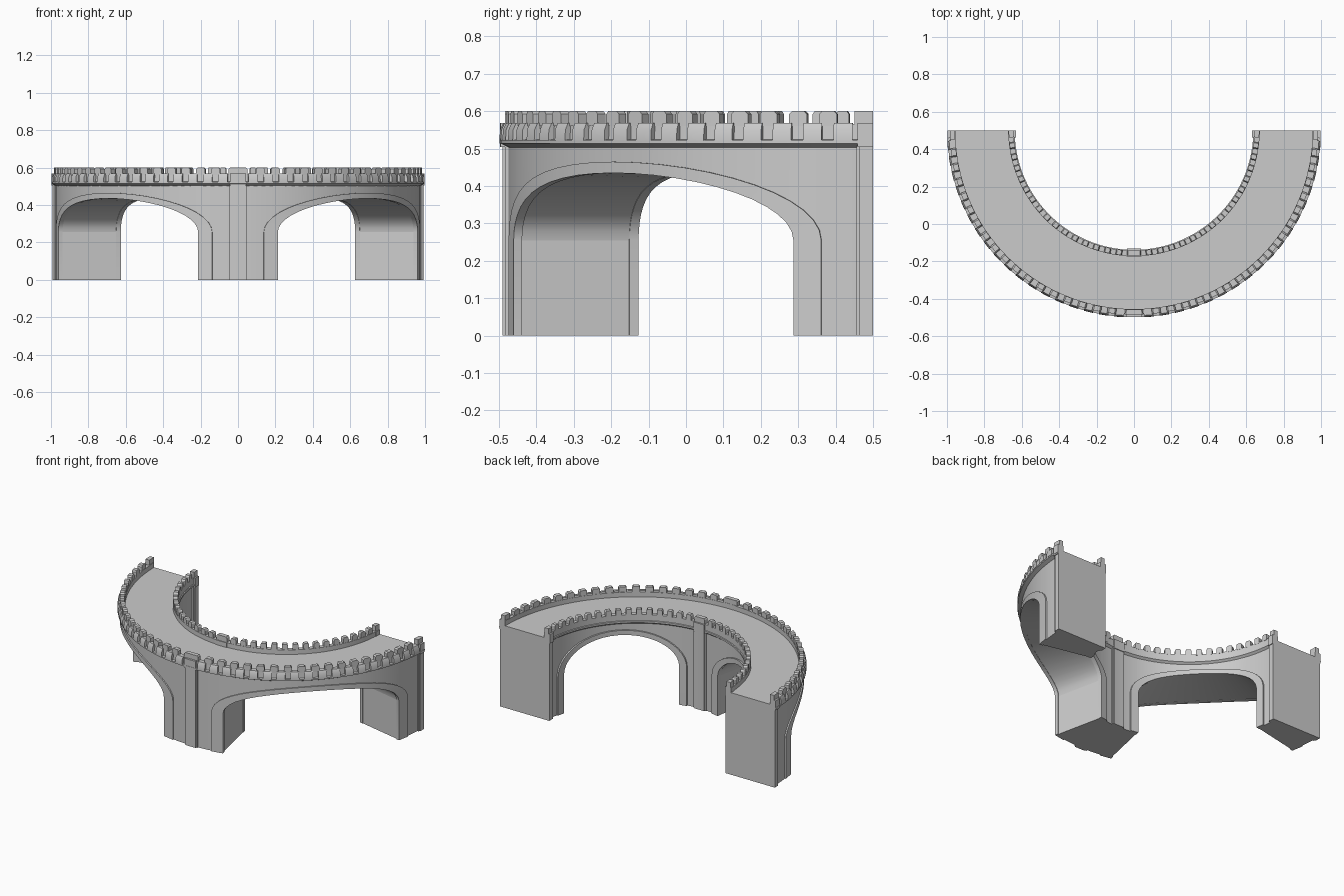
import bpy, bmesh, math

if "Cube" in bpy.data.objects:
    bpy.data.objects.remove(bpy.data.objects["Cube"])

CY = 0.5            # arc centre on y; angle 0 points to -y, +-90 are the cut ends
R_IN, R_OUT = 0.652, 0.976
DECK = 0.535
SPRING = 0.255


def point(a, r, z):
    t = math.radians(a)
    return (r * math.sin(t), CY - r * math.cos(t), z)


def loft(bm, sections, caps=True):
    """Skin closed cross-sections made of (angle, radius, z) points."""
    rings = [[bm.verts.new(point(*p)) for p in s] for s in sections]
    n = len(rings[0])
    for A, B in zip(rings, rings[1:]):
        for i in range(n):
            j = (i + 1) % n
            bm.faces.new((A[i], A[j], B[j], B[i]))
    if caps:
        bm.faces.new(rings[0])
        bm.faces.new(rings[-1])


def sweep(bm, profile, a0, a1, step=2.5):
    """Sweep an (r, z) profile around the arc."""
    n = max(1, math.ceil((a1 - a0) / step))
    angles = [a0 + (a1 - a0) * i / n for i in range(n + 1)]
    loft(bm, [[(a, r, z) for r, z in profile] for a in angles])


def box(r0, r1, z0, z1):
    return [(r0, z0), (r1, z0), (r1, z1), (r0, z1)]


def finish(name, bm):
    bmesh.ops.recalc_face_normals(bm, faces=bm.faces)
    me = bpy.data.meshes.new(name)
    bm.to_mesh(me)
    bm.free()
    ob = bpy.data.objects.new(name, me)
    bpy.context.collection.objects.link(ob)
    bpy.ops.object.select_all(action='DESELECT')
    ob.select_set(True)
    bpy.context.view_layer.objects.active = ob
    bpy.ops.object.shade_smooth_by_angle(angle=math.radians(25))
    return ob


def ellipse(mid, half, rise, n=24):
    return [(mid - half * math.cos(math.pi * i / n),
             SPRING + rise * math.sin(math.pi * i / n)) for i in range(n + 1)]


def clip(a):
    return max(-90, min(90, a))


# Solid piers
bm = bmesh.new()
for a0, a1 in ((-90, -77.8), (-12.2, 12.2), (77.8, 90)):
    sweep(bm, box(R_IN, R_OUT, 0, DECK), a0, a1)
finish("piers", bm)

# Vaulted spans carrying the deck
bm = bmesh.new()
for mid in (-45, 45):
    loft(bm, [[(a, r, zz) for r, zz in box(R_IN, R_OUT, z, DECK)]
              for a, z in ellipse(mid, 32.8, 0.181)], caps=False)
finish("arched_spans", bm)

# Raised trim around each arch, on both wall faces
bm = bmesh.new()
for mid in (-45, 45):
    inner = ellipse(mid, 32.5, 0.18)
    outer = ellipse(mid, 36.9, 0.21)
    inner = [(inner[0][0], 0)] + inner + [(inner[-1][0], 0)]
    outer = [(outer[0][0], 0)] + outer + [(outer[-1][0], 0)]
    for r0, r1 in ((R_IN - 0.01, R_IN + 0.015), (R_OUT - 0.015, R_OUT + 0.008)):
        loft(bm, [[(ai, r0, zi), (ai, r1, zi), (ao, r1, zo), (ao, r0, zo)]
                  for (ai, zi), (ao, zo) in zip(inner, outer)])
finish("arch_trim", bm)

# Stepped pilasters at the middle and both ends
bm = bmesh.new()
for c in (-90, 0, 90):
    for half, d in ((2.6, 0.009), (2.1, 0.015)):
        sweep(bm, box(R_OUT - 0.02, R_OUT + d, 0, 0.525), clip(c - half), clip(c + half))
    for half, d in ((3.9, 0.009), (3.2, 0.015)):
        sweep(bm, box(R_IN - d, R_IN + 0.02, 0, 0.525), clip(c - half), clip(c + half))
    # flared pilaster heads
    sweep(bm, box(0.955, 0.997, 0.505, 0.568), clip(c - 2.4), clip(c + 2.4))
    sweep(bm, box(0.632, 0.675, 0.505, 0.565), clip(c - 3.4), clip(c + 3.4))
finish("pilasters", bm)

# Outer parapet wall with sloped cornice
bm = bmesh.new()
sweep(bm, [(0.955, 0.5), (0.97, 0.5), (0.998, 0.514), (0.998, 0.523),
           (0.984, 0.525), (0.982, 0.566), (0.955, 0.566)], -90, 90)
finish("outer_parapet", bm)

# Inner parapet wall with sloped cornice
bm = bmesh.new()
sweep(bm, [(0.672, 0.5), (0.656, 0.5), (0.638, 0.514), (0.638, 0.525),
           (0.643, 0.527), (0.643, 0.565), (0.672, 0.565)], -90, 90)
finish("inner_parapet", bm)


def merlons(name, r0, r1, count, half, wide):
    """Chamfered blocks along a parapet, with wide ones over the pilasters."""
    bm = bmesh.new()
    step = 76 / (count - 1)
    spots = [(s * (7 + step * i), half) for s in (-1, 1) for i in range(count)]
    spots += [(c, wide) for c in (-90, 0, 90)]
    for c, h in spots:
        ends = [(c - h, 0.592), (c - h + 0.45, 0.6), (c + h - 0.45, 0.6), (c + h, 0.592)]
        loft(bm, [[(clip(a), r, z) for r, z in box(r0, r1, 0.56, top)]
                  for a, top in ends if abs(a) <= 90 or abs(c) == 90 and abs(a) < 91])if abs(c) < 90 else \
            sweep(bm, box(r0, r1, 0.56, 0.6), clip(c - h), clip(c + h))
    finish(name, bm)


merlons("outer_merlons", 0.957, 0.985, 17, 1.4, 2.9)
merlons("inner_merlons", 0.642, 0.67, 15, 1.5, 3.2)

# Outer corbel blocks, set between the merlons
bm = bmesh.new()
step = 76 / 16
for s in (-1, 1):
    for i in range(18):
        c = s * (7 + step * (i - 0.5))
        sweep(bm, [(0.975, 0.522), (1.0, 0.522), (0.999, 0.55),
                   (0.99, 0.569), (0.975, 0.569)], c - 1.45, c + 1.45)
finish("outer_corbels", bm)
